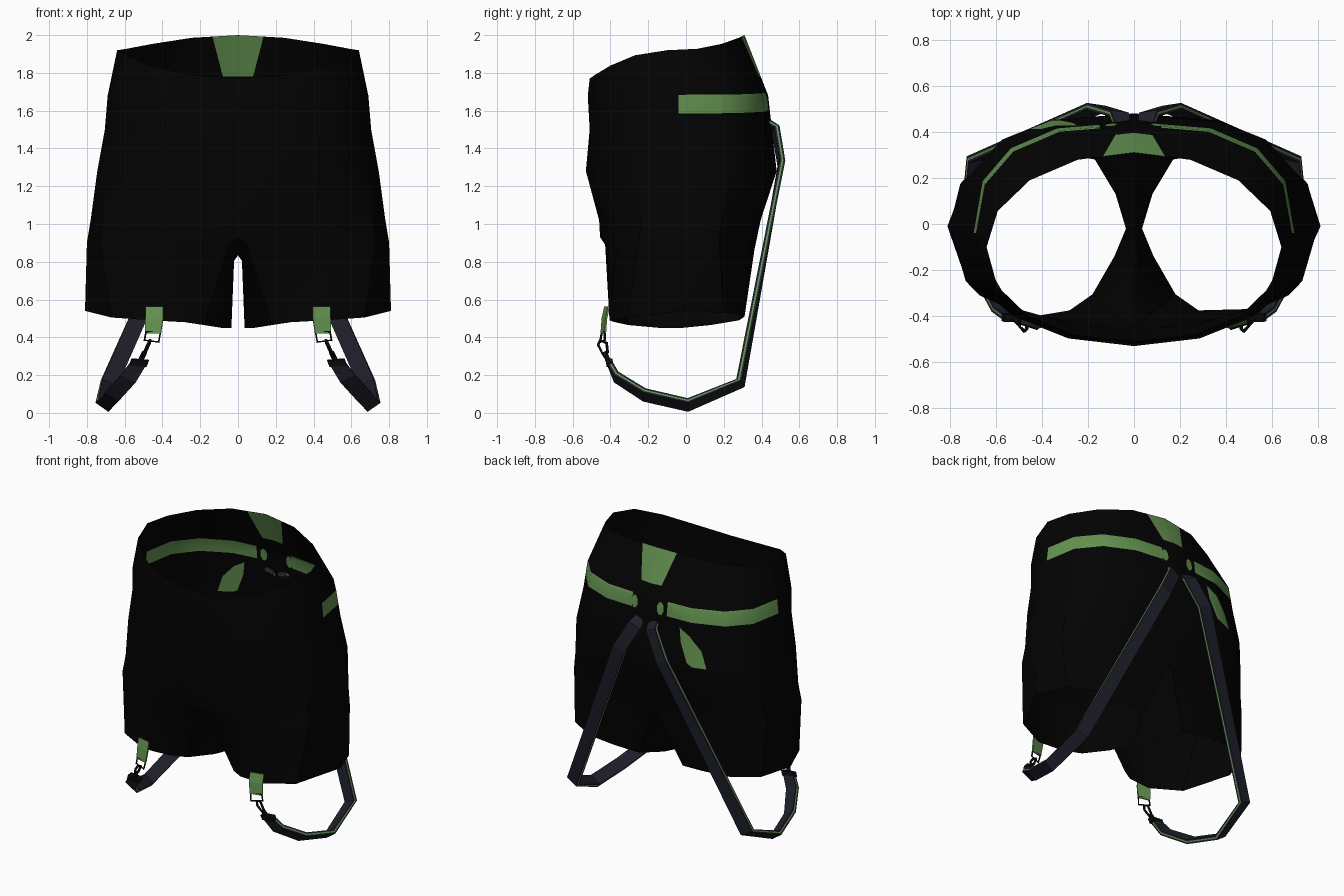
import bpy, bmesh, math
from mathutils import Vector

if "Cube" in bpy.data.objects:
    bpy.data.objects.remove(bpy.data.objects["Cube"])


def material(name, rgb):
    m = bpy.data.materials.new(name)
    m.use_nodes = True
    m.diffuse_color = (*rgb, 1)
    bsdf = m.node_tree.nodes["Principled BSDF"]
    bsdf.inputs["Base Color"].default_value = (*rgb, 1)
    bsdf.inputs["Roughness"].default_value = 0.8
    return m


BLACK = material("black fabric", (0.0008, 0.0008, 0.0008))
GREEN = material("green trim", (0.125, 0.285, 0.08))
NAVY = material("navy webbing", (0.0135, 0.0135, 0.024))
METAL = material("dark metal", (0.003, 0.003, 0.004))


def finish(bm, name, mats, smooth=False):
    mesh = bpy.data.meshes.new(name)
    bm.to_mesh(mesh)
    bm.free()
    ob = bpy.data.objects.new(name, mesh)
    bpy.context.collection.objects.link(ob)
    for m in mats:
        mesh.materials.append(m)
    if smooth:
        bpy.ops.object.select_all(action='DESELECT')
        ob.select_set(True)
        bpy.context.view_layer.objects.active = ob
        bpy.ops.object.shade_smooth_by_angle(angle=math.radians(35))
    return ob


# Shorts: half rings from front centre round the side to back centre
COLS = 8


def half_ring(z, w, front, back, yc, front_x, front_y, p_back, dz_front=0, dz_back=0):
    ring = []
    for i in range(COLS + 1):
        t = math.pi * (i / COLS - 0.5)
        c, s = max(math.cos(t), 0), math.sin(t)
        if i in (0, COLS):
            c = 0
        if s > 0:
            reach, px, py, dz = back, p_back, p_back, dz_back * s ** 2.5
        else:
            reach, px, py, dz = front, front_x, front_y, dz_front * abs(s) ** 1.8
        ring.append(Vector((w * c ** px, yc + abs(s) ** py * (reach - yc), z + dz)))
    return ring


rings = [
    half_ring(1.92, 0.64, -0.51, 0.31, -0.10, 0.95, 0.92, 1.0, -0.15, 0.08),
    half_ring(1.68, 0.69, -0.52, 0.435, -0.06, 0.95, 0.85, 0.78),
    half_ring(1.50, 0.705, -0.51, 0.455, -0.04, 0.95, 0.85, 0.76),
    half_ring(1.28, 0.745, -0.53, 0.48, -0.02, 1.0, 0.85, 0.75),
    half_ring(1.02, 0.78, -0.46, 0.395, -0.01, 1.1, 0.72, 0.75),
    half_ring(0.90, 0.80, -0.455, 0.37, -0.01, 1.15, 0.65, 0.75, 0.03, 0.0),
]
seam = [Vector(p) for p in ((0, 0.2, 0.85), (0, -0.02, 0.835), (0, -0.2, 0.85))]
hem = [Vector(p) for p in (
    (0.18, -0.305, 0.465), (0.28, -0.375, 0.48), (0.46, -0.405, 0.49), (0.67, -0.31, 0.505),
    (0.81, -0.01, 0.54), (0.73, 0.20, 0.53), (0.55, 0.30, 0.52), (0.34, 0.31, 0.51),
    (0.17, 0.28, 0.49), (0.08, 0.13, 0.465), (0.035, -0.02, 0.45), (0.085, -0.14, 0.45))]
leg_top = rings[-1] + seam
leg_upper = [a.lerp(b, 0.08) for a, b in zip(leg_top, hem)]
for p in leg_upper[COLS + 1:]:
    p.x += 0.018
leg_upper[0].xy = leg_top[0].lerp(hem[0], 0.25).xy

bm = bmesh.new()


def bridge(a, b, side, closed):
    n = len(a)
    for i in range(n if closed else n - 1):
        j = (i + 1) % n
        quad = [bm.verts.new((p.x * side, p.y, p.z)) for p in (a[i], a[j], b[j], b[i])]
        bm.faces.new(quad if side < 0 else quad[::-1])


for side in (1, -1):
    for a, b in zip(rings, rings[1:]):
        bridge(a, b, side, False)
    bridge(leg_top, leg_upper, side, True)
    bridge(leg_upper, hem, side, True)
bmesh.ops.remove_doubles(bm, verts=bm.verts, dist=0.0005)
bmesh.ops.recalc_face_normals(bm, faces=bm.faces)


def cut(faces, point, normal):
    geom = set(faces)
    for f in faces:
        geom.update(f.edges)
        geom.update(f.verts)
    bmesh.ops.bisect_plane(bm, geom=list(geom), plane_co=point, plane_no=normal, dist=1e-5)


def paint_back(outline):
    """Cut a convex x-z outline into the rear cloth and colour it green."""
    pts = [Vector((x, 0, z)) for x, z in outline]
    xs, zs = [p.x for p in pts], [p.z for p in pts]
    edges = [(p, (q - p).cross(Vector((0, 1, 0)))) for p, q in zip(pts, pts[1:] + pts[:1])]

    def near():
        out = []
        for f in bm.faces:
            fx, fz = [v.co.x for v in f.verts], [v.co.z for v in f.verts]
            if (f.calc_center_median().y > -0.04 and max(fx) > min(xs) and min(fx) < max(xs)
                    and max(fz) > min(zs) and min(fz) < max(zs)):
                out.append(f)
        return out

    for p, n in edges:
        cut(near(), p, n)
    mid = sum(pts, Vector()) / len(pts)
    for f in near():
        c = f.calc_center_median()
        if all((c - p).dot(n) * (mid - p).dot(n) > 0 for p, n in edges):
            f.material_index = 1


# Green rear panel, waist stripes, ovals and one leaf patch
cut([f for f in bm.faces if f.calc_center_median().z > 1.4], (0, -0.04, 0), (0, 1, 0))
paint_back([(-0.145, 2.03), (0.145, 2.03), (0.08, 1.78), (-0.08, 1.78)])
for s, start in ((1, 0.12), (-1, 0.15)):
    paint_back([(start * s, 1.60), (0.9 * s, 1.58), (0.9 * s, 1.68), (start * s, 1.695)])
    paint_back([(s * 0.10 + 0.026 * math.cos(k * math.pi / 4 + 0.39),
                 1.64 + 0.045 * math.sin(k * math.pi / 4 + 0.39)) for k in range(8)])
paint_back([(-0.25, 1.545), (-0.265, 1.45), (-0.32, 1.32), (-0.36, 1.30),
            (-0.45, 1.295), (-0.41, 1.41), (-0.33, 1.50)])
finish(bm, "shorts", [BLACK, GREEN], True)


# Webbing: centre line plus half-width vector at each point, piped along both edges
def ribbon(name, path, thick, mats, side):
    rb = bmesh.new()
    rows = []
    for i, (p, w) in enumerate(path):
        p, w = Vector(p), Vector(w)
        along = Vector(path[min(i + 1, len(path) - 1)][0]) - Vector(path[max(i - 1, 0)][0])
        n = along.cross(w).normalized() * thick / 2
        section = [p + w * e + n * h * e for e in (1, -1) for h in (-1, -0.3, 0.3, 1)]
        rows.append([rb.verts.new((v.x * side, v.y, v.z)) for v in section])
    for a, b in zip(rows, rows[1:]):
        for k in range(8):
            f = rb.faces.new((a[k], a[(k + 1) % 8], b[(k + 1) % 8], b[k]))
            f.material_index = 1 if len(mats) > 1 and k % 4 == 1 else 0
    rb.faces.new(rows[0])
    rb.faces.new(rows[-1])
    bmesh.ops.recalc_face_normals(rb, faces=rb.faces)
    return finish(rb, name, mats)


def wire(name, pts, radius, side, cyclic=False):
    cu = bpy.data.curves.new(name, 'CURVE')
    cu.dimensions = '3D'
    cu.bevel_depth = radius
    cu.bevel_resolution = 1
    cu.use_fill_caps = True
    sp = cu.splines.new('POLY')
    sp.points.add(len(pts) - 1)
    for q, (x, y, z) in zip(sp.points, pts):
        q.co = (x * side, y, z, 1)
    sp.use_cyclic_u = cyclic
    cu.materials.append(METAL)
    ob = bpy.data.objects.new(name, cu)
    bpy.context.collection.objects.link(ob)


TOP_W = (0.04, 0.006, 0.018)
BACK_W = (0.04, -0.008, 0.018)
LOW_W = (0.034, 0, 0.024)
strap_path = [
    ((0.05, 0.42, 1.545), (0.032, 0, 0.008)), ((0.065, 0.475, 1.50), TOP_W),
    ((0.165, 0.505, 1.32), TOP_W), ((0.682, 0.288, 0.158), BACK_W),
    ((0.712, 0.01, 0.042), LOW_W), ((0.66, -0.22, 0.095), LOW_W),
    ((0.575, -0.37, 0.19), (0.038, 0, 0.02)), ((0.525, -0.405, 0.265), (0.04, 0, 0.005))]
CAP_W = (0.046, 0, 0.004)

for side, label in ((1, "left"), (-1, "right")):
    ribbon(label + "_strap", strap_path, 0.03, [NAVY, GREEN], side)
    # Hem tab, square ring, snap hook and strap end cap
    ribbon(label + "_hem_tab", [((0.443, -0.418, 0.563), (0.047, 0.01, 0)),
                                ((0.443, -0.432, 0.50), (0.047, 0.01, 0)),
                                ((0.45, -0.438, 0.42), (0.042, 0.01, 0))], 0.01, [GREEN], side)
    wire(label + "_square_ring", [(0.41, -0.445, 0.43), (0.487, -0.43, 0.43),
                                  (0.495, -0.43, 0.385), (0.42, -0.455, 0.375)], 0.006, side, True)
    wire(label + "_snap_hook", [(0.465, -0.455, 0.385), (0.478, -0.465, 0.36), (0.505, -0.435, 0.30),
                                (0.49, -0.415, 0.32), (0.468, -0.42, 0.37)], 0.008, side, True)
    wire(label + "_hook_swivel", [(0.495, -0.43, 0.32), (0.52, -0.41, 0.27)], 0.014, side)
    ribbon(label + "_strap_cap", [((0.518, -0.408, 0.282), CAP_W),
                                  ((0.53, -0.402, 0.25), CAP_W)], 0.036, [METAL], side)
